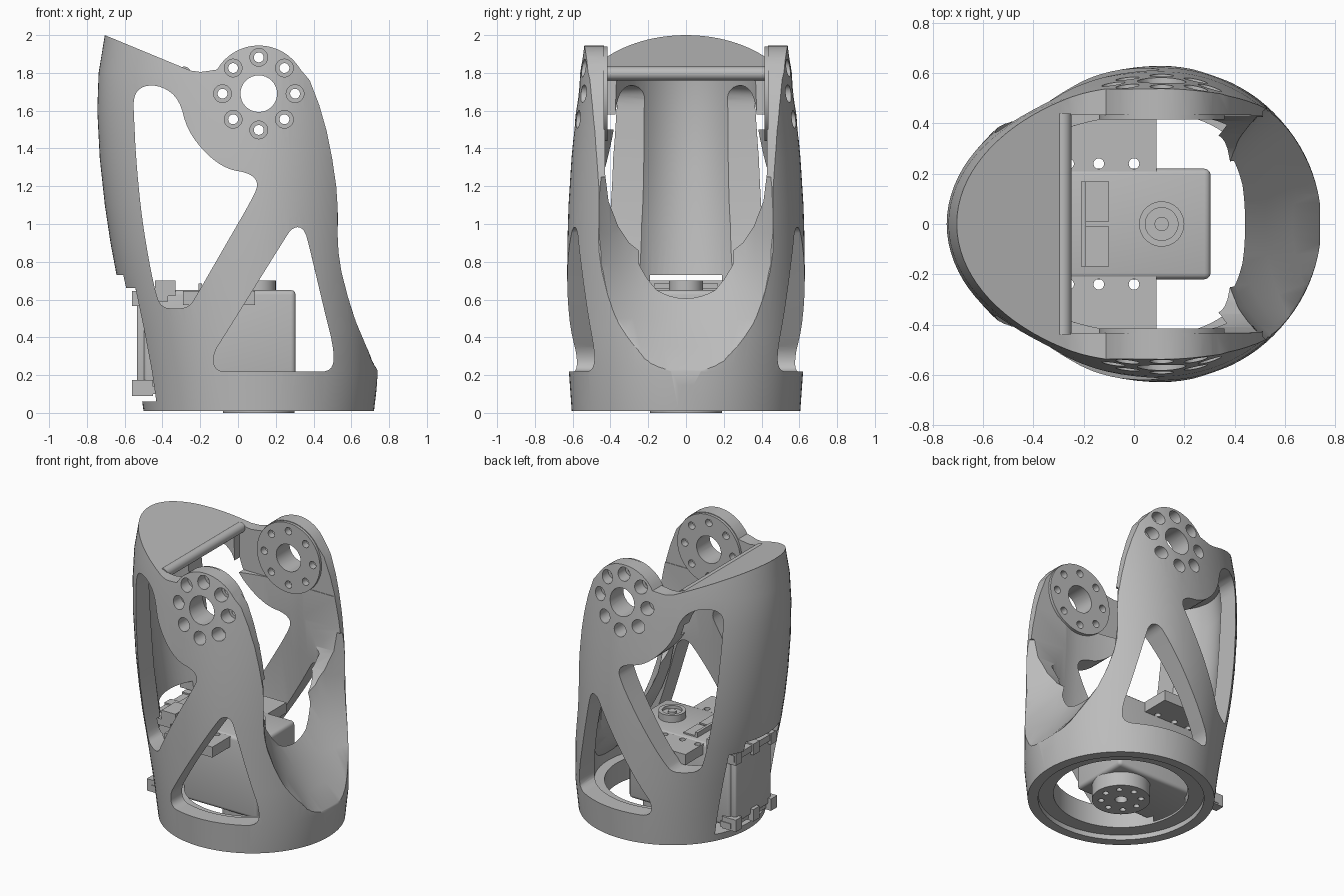
import bpy, bmesh, math
from mathutils import Matrix, Vector

if "Cube" in bpy.data.objects:
    bpy.data.objects.remove(bpy.data.objects["Cube"])

grey = bpy.data.materials.new("plain grey")
grey.use_nodes = True
grey.diffuse_color = (0.5, 0.5, 0.5, 1)
grey.node_tree.nodes["Principled BSDF"].inputs["Base Color"].default_value = grey.diffuse_color

AXIS = 0.11       # x of the joint and base axis
JOINT = 1.69      # height of the joint


# Helpers
def finish(name, bm):
    bm.normal_update()
    bmesh.ops.recalc_face_normals(bm, faces=bm.faces)
    if bm.calc_volume(signed=True) < 0:
        bmesh.ops.reverse_faces(bm, faces=bm.faces)
    mesh = bpy.data.meshes.new(name)
    bm.to_mesh(mesh)
    bm.free()
    mesh.materials.append(grey)
    obj = bpy.data.objects.new(name, mesh)
    bpy.context.collection.objects.link(obj)
    return obj


def loft(name, rings):
    bm = bmesh.new()
    loops = [[bm.verts.new(p) for p in ring] for ring in rings]
    n = len(loops[0])
    for low, high in zip(loops, loops[1:]):
        for i in range(n):
            j = (i + 1) % n
            bm.faces.new((low[i], low[j], high[j], high[i]))
    bm.faces.new(loops[0][::-1])
    bm.faces.new(loops[-1])
    return finish(name, bm)


def rounded(points, times=2):
    for _ in range(times):
        pairs = zip(points, points[1:] + points[:1])
        points = [(a[0] + (b[0] - a[0]) * t, a[1] + (b[1] - a[1]) * t)
                  for a, b in pairs for t in (0.25, 0.75)]
    return points


def prism_y(name, points):
    return loft(name, [[(x, y, z) for x, z in points] for y in (-1, 1)])


def boxes(name, extents, bevel=0):
    bm = bmesh.new()
    for x0, x1, y0, y1, z0, z1 in extents:
        size = Matrix.Diagonal((x1 - x0, y1 - y0, z1 - z0, 1))
        place = Matrix.Translation(((x0 + x1) / 2, (y0 + y1) / 2, (z0 + z1) / 2))
        bmesh.ops.create_cube(bm, size=1, matrix=place @ size)
    if bevel:
        bmesh.ops.bevel(bm, geom=bm.edges[:], offset=bevel, segments=3,
                        profile=0.5, affect='EDGES')
    return finish(name, bm)


def cylinders(name, ends, sides=40):
    bm = bmesh.new()
    for start, end, radius in ends:
        start, end = Vector(start), Vector(end)
        turn = (end - start).to_track_quat('Z', 'Y').to_matrix().to_4x4()
        bmesh.ops.create_cone(bm, cap_ends=True, segments=sides, radius1=radius,
                              radius2=radius, depth=(end - start).length,
                              matrix=Matrix.Translation((start + end) / 2) @ turn)
    return finish(name, bm)


def volume(mesh):
    bm = bmesh.new()
    bm.from_mesh(mesh)
    amount = bm.calc_volume()
    bm.free()
    return amount


# Boolean that keeps the first solver result with a sensible volume
def combine(target, tool, operation='DIFFERENCE'):
    before = volume(target.data)
    low, high = (1.00001, 2) if operation == 'UNION' else (0.15, 0.99999)
    mod = target.modifiers.new("cut", 'BOOLEAN')
    mod.operation, mod.object = operation, tool
    for solver in ('MANIFOLD', 'EXACT', 'FLOAT'):
        mod.solver = solver
        bpy.context.view_layer.update()
        graph = bpy.context.evaluated_depsgraph_get()
        result = bpy.data.meshes.new_from_object(target.evaluated_get(graph))
        if low < volume(result) / before < high:
            target.data = result
            break
    target.modifiers.clear()
    bpy.data.objects.remove(tool)


def egg(z, left, right, half):
    ring = []
    for i in range(96):
        a = math.tau * i / 96
        reach = right - AXIS if math.cos(a) > 0 else AXIS - left
        ring.append((AXIS + reach * math.cos(a), half * math.sin(a), z))
    return ring


# Outer shell: egg-shaped sections trimmed by the side silhouette
outer = [(0.01, -0.5, 0.72, 0.605), (0.22, -0.53, 0.745, 0.62), (0.45, -0.577, 0.74, 0.627),
         (0.73, -0.643, 0.73, 0.629), (0.9, -0.675, 0.73, 0.628), (1.1, -0.705, 0.73, 0.622),
         (1.35, -0.732, 0.73, 0.606), (1.6, -0.745, 0.73, 0.582), (1.8, -0.738, 0.73, 0.56),
         (2, -0.705, 0.73, 0.53), (2.15, -0.67, 0.73, 0.5)]
shell = loft("shell", [egg(*s) for s in outer])
arc = [(AXIS + 0.255 * math.cos(a), JOINT + 0.255 * math.sin(a))
       for a in (math.radians(150 - 7 * k) for k in range(18))]
outline = [(-1, -0.1), (-1, 2.122), (-0.29, 1.828), (-0.25, 1.812), (-0.2, 1.805),
           (-0.16, 1.81)] + arc + [
           (0.38, 1.76), (0.43, 1.63), (0.47, 1.49), (0.498, 1.35), (0.52, 1.2), (0.53, 1.05),
           (0.527, 0.95), (0.532, 0.85), (0.547, 0.75), (0.58, 0.62), (0.625, 0.48),
           (0.68, 0.35), (0.74, 0.22), (0.718, -0.1)]
combine(shell, prism_y("silhouette", outline), 'INTERSECT')


# Scoop on the +x side, hollowed towards the middle
def scoop(name, shift):
    rings = []
    for z, deep, rim, half in [(0.15, 0.85, 0.85, 0.2), (0.22, 0.745, 0.745, 0.2),
                               (0.35, 0.63, 0.68, 0.25), (0.5, 0.52, 0.618, 0.37),
                               (0.65, 0.41, 0.572, 0.42), (0.79, 0.335, 0.541, 0.45),
                               (0.95, 0.29, 0.527, 0.46), (1.25, 0.25, 0.52, 0.455)]:
        ring = [(1.2, 0.8, z), (1.2, -0.8, z)]
        for i in range(41):
            y = -0.8 + 0.04 * i
            ring.append((min(1.15, deep + (rim - deep) * (y / half) ** 2) + shift, y, z))
        rings.append(ring)
    return loft(name, rings)


# Inner cavity, leaving the scoop wall and the sloping cap
cavity = loft("cavity", [egg(*s) for s in [
    (0.2, -0.42, 0.62, 0.5), (0.6, -0.52, 0.62, 0.5), (1, -0.6, 0.62, 0.465),
    (1.3, -0.64, 0.62, 0.44), (1.6, -0.66, 0.62, 0.438), (1.76, -0.64, 0.62, 0.436)]])
combine(cavity, scoop("scoop_wall", -0.09))
combine(shell, cavity)
combine(shell, scoop("scoop", 0))
combine(shell, boxes("joint_gap", [(-0.29, 1, -0.434, 0.434, 1.5, 2.3)]))
half_u = [(0.43, 1.28), (0.41, 1.12), (0.36, 0.99), (0.3, 0.9), (0.22, 0.835), (0.12, 0.8), (0, 0.79)]
u_shape = [(0.43, 2.2)] + half_u + [(-y, z) for y, z in half_u[-2::-1]] + [(-0.43, 2.2)]
combine(shell, loft("front_opening", [[(x, y, z) for y, z in u_shape] for x in (0, 1.1)]))

# Round base opening and recess
combine(shell, cylinders("base_hole", [((AXIS, 0, -1), (AXIS, 0, 0.25), 0.44)], 96))
combine(shell, cylinders("base_recess", [((AXIS, 0, -0.9), (AXIS, 0, 0.045), 0.54)], 96))

# Side windows
large = [(-0.55, 1.55), (-0.555, 1.68), (-0.5, 1.735), (-0.4, 1.73), (-0.31, 1.66),
         (-0.27, 1.5), (-0.17, 1.37), (-0.06, 1.29), (0.06, 1.27), (0.11, 1.22),
         (0.08, 1.14), (-0.08, 0.865), (-0.22, 0.62), (-0.26, 0.56), (-0.33, 0.55), (-0.41, 0.56),
         (-0.44, 0.65), (-0.48, 0.85), (-0.515, 1.08), (-0.54, 1.35)]
small = [(-0.07, 0.41), (-0.135, 0.31), (-0.12, 0.218), (0, 0.218), (0.37, 0.218), (0.5, 0.218),
         (0.51, 0.33), (0.46, 0.53), (0.38, 0.87), (0.35, 0.98), (0.29, 0.985), (0.24, 0.91)]
for name, points in (("large_window", large), ("small_window", small)):
    combine(shell, prism_y(name, rounded(points)))

# Motor slot at the -x side
combine(shell, boxes("slot", [(-1, -0.3, -0.29, 0.29, 0.06, 0.66)]))
combine(shell, boxes("slot_top", [(-1.1, -0.4, -0.19, 0.19, 0.5, 0.73)]))

# Joint pads, bolt holes and counterbores
pads = [((AXIS, s * 0.415, JOINT), (AXIS, s * 0.47, JOINT), 0.25) for s in (-1, 1)]
combine(shell, cylinders("pads", pads, 64), 'UNION')
spots = [(AXIS + 0.192 * math.cos(k * math.pi / 4), JOINT + 0.192 * math.sin(k * math.pi / 4))
         for k in range(8)]
holes = [((x, -1, z), (x, 1, z), 0.026) for x, z in spots]
holes.append(((AXIS, -1, JOINT), (AXIS, 1, JOINT), 0.097))
combine(shell, cylinders("bolt_holes", holes, 32))
bores = [((x, s * 0.465, z), (x, s, z), 0.047) for x, z in spots for s in (-1, 1)]
combine(shell, cylinders("counterbores", bores, 32))
cap_bar = cylinders("cap_bar", [((-0.285, -0.44, 1.797), (-0.285, 0.44, 1.797), 0.036)])

# Motor with horn discs
motor_body = boxes("motor_body", [(-0.5, 0.305, -0.22, 0.22, 0.1, 0.65)], 0.025)
ears = boxes("motor_ears", [(-0.29, 0.09, min(s * 0.18, s * 0.42), max(s * 0.18, s * 0.42),
                             0.57, 0.645) for s in (-1, 1)])
combine(ears, cylinders("ear_holes", [((x, s * 0.24, 0.5), (x, s * 0.24, 0.8), 0.021)
                                      for x in (-0.26, -0.14, 0) for s in (-1, 1)], 24))
top_horn = cylinders("top_horn", [((AXIS, 0, 0.6), (AXIS, 0, 0.7), 0.09)])
combine(top_horn, cylinders("horn_dish", [((AXIS, 0, 0.68), (AXIS, 0, 0.8), 0.065)]))
horn_hub = cylinders("top_horn_hub", [((AXIS, 0, 0.64), (AXIS, 0, 0.695), 0.028)])
base_horn = cylinders("base_horn", [((AXIS, 0, 0), (AXIS, 0, 0.12), 0.19)], 64)
combine(base_horn, cylinders("horn_holes", [
    ((AXIS + 0.13 * math.cos(a), 0.13 * math.sin(a), -0.1),
     (AXIS + 0.13 * math.cos(a), 0.13 * math.sin(a), 0.05), 0.02)
    for a in (k * math.pi / 4 for k in range(8))] + [((AXIS, 0, -0.1), (AXIS, 0, 0.05), 0.04)], 24))

# Motor back cover, clips and connectors
back_cover = boxes("back_cover", [(-0.535, -0.48, -0.2, 0.2, 0.13, 0.62)], 0.012)
clip_parts = [(-0.55, -0.37, -0.24, 0.24, 0.59, 0.635), (-0.52, -0.44, -0.24, 0.24, 0.1, 0.14)]
for y in (-0.2, 0, 0.2):
    clip_parts += [(-0.56, -0.47, y - 0.035, y + 0.035, 0.565, 0.645),
                   (-0.56, -0.45, y - 0.035, y + 0.035, 0.09, 0.175)]
for y in (-0.16, 0.16):
    clip_parts.append((-0.44, -0.33, y - 0.08, y + 0.08, 0.62, 0.7))
clips = boxes("motor_clips", clip_parts)
connector = boxes("connector", [(-0.21, -0.19, -0.17, 0.17, 0.64, 0.685),
                                (-0.19, -0.1, -0.17, -0.01, 0.64, 0.66),
                                (-0.19, -0.1, 0.01, 0.17, 0.64, 0.66)])

# Smooth shading with sharp edges kept
bpy.ops.object.select_all(action='DESELECT')
for obj in (shell, cap_bar, motor_body, ears, top_horn, horn_hub, base_horn, back_cover):
    obj.select_set(True)
bpy.context.view_layer.objects.active = shell
bpy.ops.object.shade_smooth_by_angle(angle=math.radians(30))
